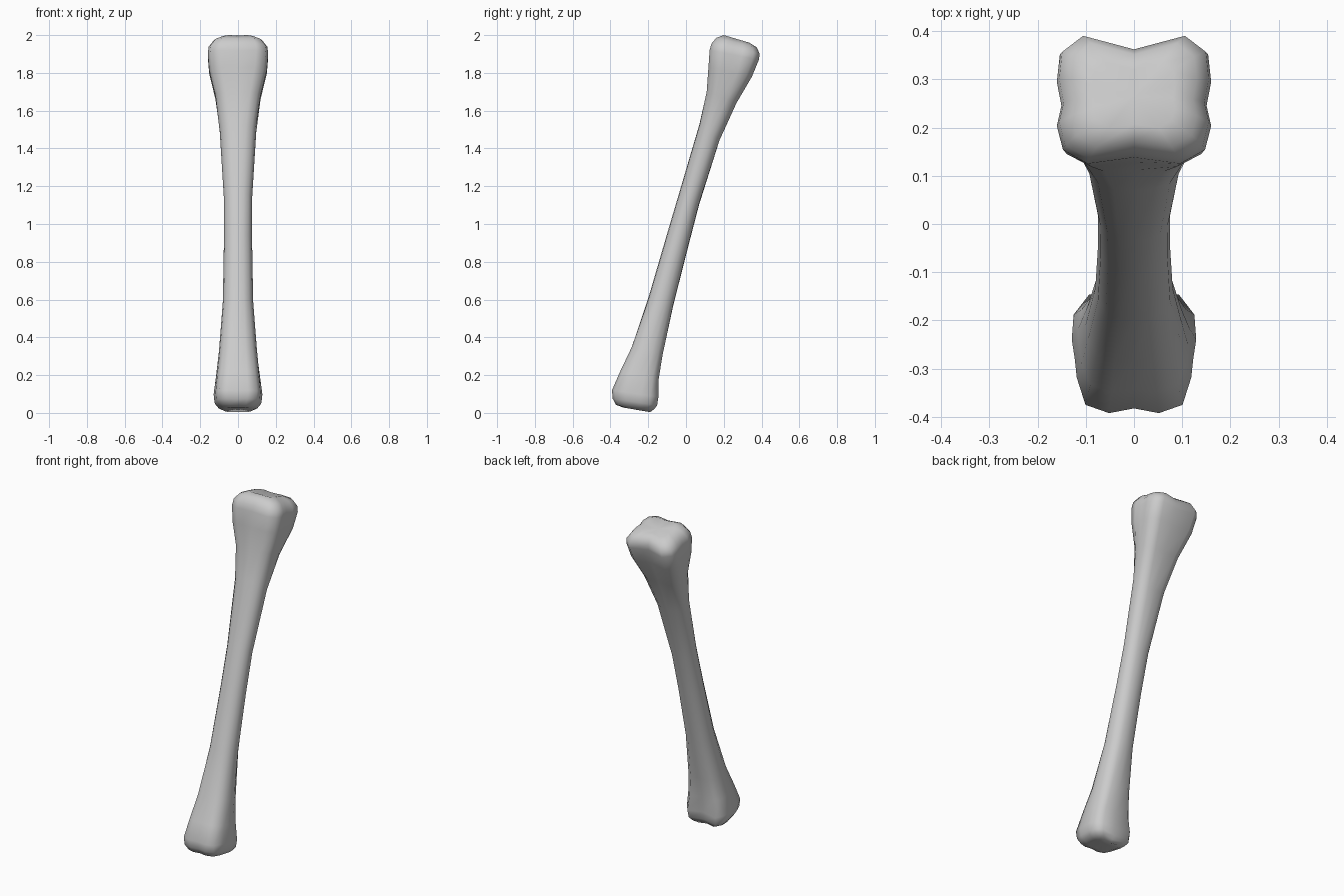
import bpy, bmesh, math

if "Cube" in bpy.data.objects:
    bpy.data.objects.remove(bpy.data.objects["Cube"])

# Half cross-sections from front to back: (x, depth) in units of half width and depth
TOP_LOBES = [(0, .05), (.6, 0), (.92, .11), (1, .3), (.94, .46), (1, .65), (.96, .87), (.68, 1), (0, .89)]
FOOT_LOBES = [(0, .04), (.4, 0), (.78, .07), (.92, .3), (.95, .45), (1, .62), (.97, .83), (.72, 1), (0, .92)]
ROUND = [(math.sin(math.pi * i / 8), (1 - math.cos(math.pi * i / 8)) / 2) for i in range(9)]

# Rings along the bone: front y, front z, back y, back z, half width, lobe amount
FOOT = [
    (-.33, .028, -.19, .004, .07, 1),
    (-.37, .042, -.168, .02, .105, 1),
    (-.388, .075, -.153, .04, .124, 1),
    (-.392, .12, -.146, .085, .129, 1),
    (-.35, .22, -.143, .18, .118, .8),
    (-.29, .35, -.12, .31, .103, .5),
    (-.20, .61, -.065, .57, .081, .2),
    (-.10, .95, .01, .87, .075, .1),
]
HEAD = [
    (-.035, 1.17, .07, 1.10, .075, .1),
    (.07, 1.53, .18, 1.44, .098, .25),
    (.107, 1.70, .27, 1.64, .123, .6),
    (.118, 1.83, .35, 1.78, .154, .9),
    (.125, 1.92, .386, 1.87, .16, 1),
    (.135, 1.955, .39, 1.90, .155, 1),
    (.16, 1.985, .375, 1.935, .13, 1),
    (.20, 2.0, .335, 1.96, .085, 1),
]


def add_ring(bm, ring, lobes):
    fy, fz, by, bz, w, k = ring
    half = [((1 - k) * r[0] + k * l[0], (1 - k) * r[1] + k * l[1]) for r, l in zip(ROUND, lobes)]
    loop = half + [(-x, v) for x, v in half[-2:0:-1]]
    return [bm.verts.new((w * x, fy + (by - fy) * v, fz + (bz - fz) * v)) for x, v in loop]


bm = bmesh.new()
rings = [add_ring(bm, r, FOOT_LOBES) for r in FOOT] + [add_ring(bm, r, TOP_LOBES) for r in HEAD]

# Shaft and flared ends
n = len(rings[0])
for a, b in zip(rings, rings[1:]):
    for i in range(n):
        j = (i + 1) % n
        bm.faces.new((a[i], a[j], b[j], b[i]))

# Dished joint caps
for ring, centre in ((rings[0], (0, -.255, .028)), (rings[-1], (0, .265, 1.967))):
    c = bm.verts.new(centre)
    for i in range(n):
        bm.faces.new((ring[i], ring[(i + 1) % n], c))

bmesh.ops.recalc_face_normals(bm, faces=bm.faces[:])
for f in bm.faces:
    f.smooth = True
mesh = bpy.data.meshes.new("long_bone")
bm.to_mesh(mesh)
bm.free()
bone = bpy.data.objects.new("long_bone", mesh)
bpy.context.collection.objects.link(bone)
